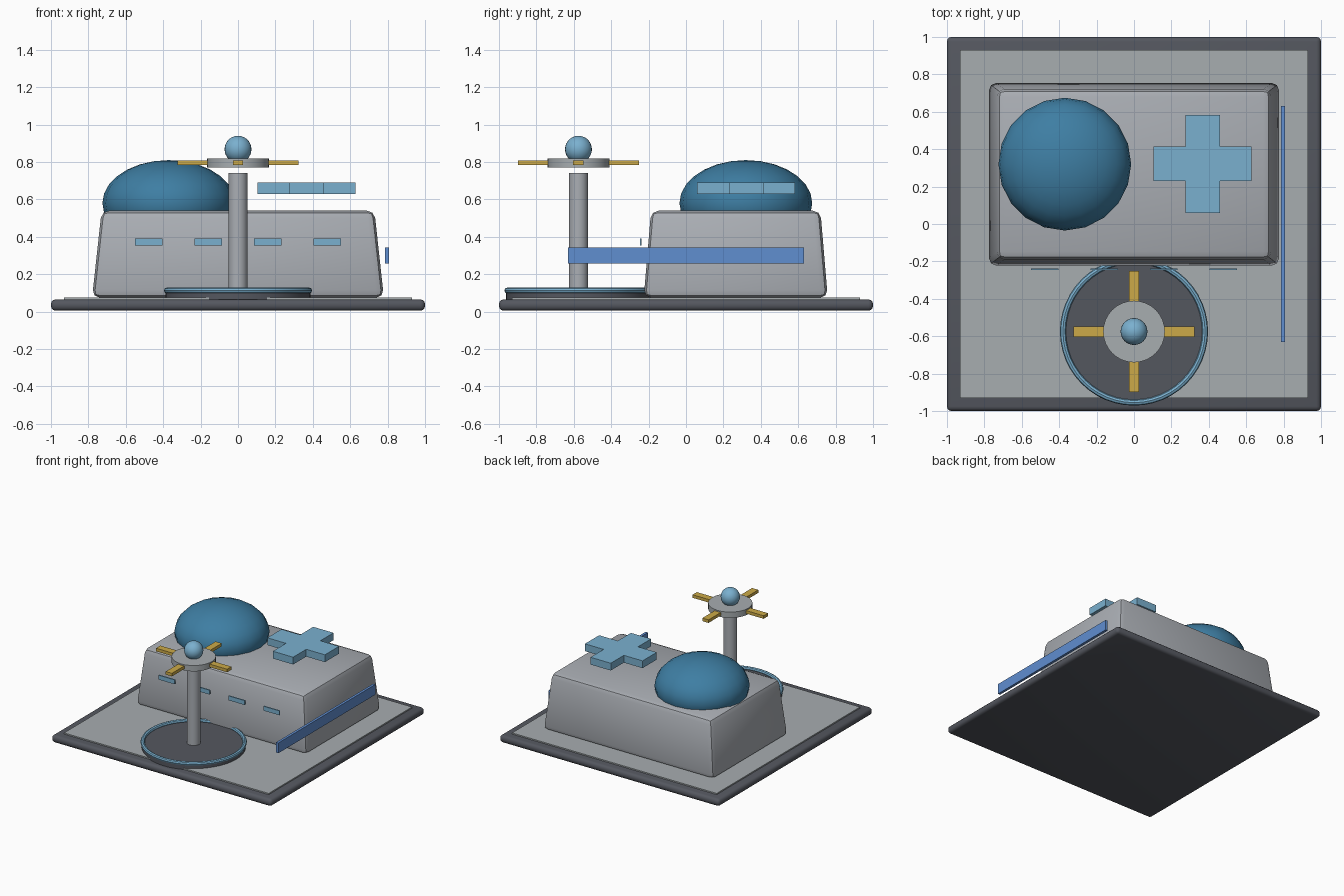
import bpy, bmesh, math
from mathutils import Matrix

if "Cube" in bpy.data.objects:
    bpy.data.objects.remove(bpy.data.objects["Cube"])


def srgb(r, g, b):
    lin = lambda c: c / 12.92 if c <= 0.04045 else ((c + 0.055) / 1.055) ** 2.4
    return (lin(r / 255), lin(g / 255), lin(b / 255), 1)


def material(name, *rgb):
    m = bpy.data.materials.new(name)
    m.diffuse_color = srgb(*rgb)
    m.use_nodes = True
    m.node_tree.nodes["Principled BSDF"].inputs["Base Color"].default_value = m.diffuse_color
    return m


DARK = material("dark grey", 84, 87, 95)
PLATE = material("plate grey", 167, 173, 176)
GREY = material("wall grey", 170, 174, 180)
DOME = material("deep teal blue", 62, 126, 163)
CYAN = material("light blue", 122, 176, 207)
GOLD = material("gold", 204, 170, 72)
BLUE = material("strip blue", 96, 142, 208)


def finish(bm, name, mat, smooth=False):
    bmesh.ops.recalc_face_normals(bm, faces=bm.faces[:])
    me = bpy.data.meshes.new(name)
    bm.to_mesh(me)
    bm.free()
    me.materials.append(mat)
    ob = bpy.data.objects.new(name, me)
    bpy.context.collection.objects.link(ob)
    if smooth:
        bpy.ops.object.select_all(action='DESELECT')
        ob.select_set(True)
        bpy.context.view_layer.objects.active = ob
        bpy.ops.object.shade_smooth_by_angle(angle=math.radians(35))
    return ob


def box(name, mat, x, y, z, taper=(1, 1), bevel=0, segments=2):
    """Box from (min, max) ranges; taper scales the top face."""
    bm = bmesh.new()
    bmesh.ops.create_cube(bm, size=1)
    for v in bm.verts:
        if v.co.z > 0:
            v.co.x *= taper[0]
            v.co.y *= taper[1]
        for i, (lo, hi) in enumerate((x, y, z)):
            v.co[i] = (lo + hi) / 2 + v.co[i] * (hi - lo)
    if bevel:
        bmesh.ops.bevel(bm, geom=bm.edges[:], offset=bevel, segments=segments,
                        profile=0.5, affect='EDGES')
    return finish(bm, name, mat, bevel > 0)


def cylinder(name, mat, x, y, r, z0, z1, n=32):
    bm = bmesh.new()
    bmesh.ops.create_cone(bm, cap_ends=True, segments=n, radius1=r, radius2=r, depth=z1 - z0,
                          matrix=Matrix.Translation((x, y, (z0 + z1) / 2)))
    return finish(bm, name, mat, True)


def ball(name, mat, x, y, z, r, rz, n, rings):
    bm = bmesh.new()
    bmesh.ops.create_uvsphere(bm, u_segments=n, v_segments=rings, radius=1,
                              matrix=Matrix.Translation((x, y, z)) @ Matrix.Diagonal((r, r, rz, 1)))
    return finish(bm, name, mat, True)


# Ground slab and paving
box("base_slab", DARK, (-1, 1), (-1, 1), (0.005, 0.065), bevel=0.025, segments=3)
box("paving", PLATE, (-0.93, 0.93), (-0.93, 0.93), (0.055, 0.075))

# Main building with tapered, rounded walls
box("building", GREY, (-0.78, 0.78), (-0.226, 0.758), (0.075, 0.54),
    taper=(0.935, 0.92), bevel=0.04)

# Roof dome
ball("roof_dome", DOME, -0.37, 0.32, 0.58, 0.355, 0.23, 20, 14)

# Roof cross, extruded from one outline
bm = bmesh.new()
a, b = 0.092, 0.262
quarter = [(b, -a), (b, a), (a, a)]
outline = []
for k in range(4):
    c, s = round(math.cos(k * math.pi / 2)), round(math.sin(k * math.pi / 2))
    outline += [(c * x - s * y, s * x + c * y) for x, y in quarter]
face = bm.faces.new([bm.verts.new((0.367 + x, 0.322 + y, 0.63)) for x, y in outline])
top = bmesh.ops.extrude_face_region(bm, geom=[face])["geom"]
bmesh.ops.translate(bm, vec=(0, 0, 0.06), verts=[g for g in top if isinstance(g, bmesh.types.BMVert)])
finish(bm, "roof_cross", CYAN)

# Front windows and side strip
for i in range(4):
    cx = -0.477 + i * 0.318
    box(f"window_{i + 1}", CYAN, (cx - 0.073, cx + 0.073), (-0.247, -0.237), (0.354, 0.39))
box("side_strip", BLUE, (0.787, 0.808), (-0.63, 0.63), (0.258, 0.342))

# Round pad with a rim ring
PY = -0.575
cylinder("pad", DARK, 0, PY, 0.388, 0.065, 0.108, 48)
bm = bmesh.new()
N, M, R, r = 48, 8, 0.38, 0.016
rings = []
for i in range(N):
    t = 2 * math.pi * i / N
    ring = []
    for j in range(M):
        p = 2 * math.pi * j / M
        d = R + r * math.cos(p)
        ring.append(bm.verts.new((d * math.cos(t), PY + d * math.sin(t), 0.113 + r * math.sin(p))))
    rings.append(ring)
for i in range(N):
    for j in range(M):
        n, m = rings[(i + 1) % N], (j + 1) % M
        bm.faces.new((rings[i][j], n[j], n[m], rings[i][m]))
ring_ob = finish(bm, "pad_ring", CYAN, True)
ring_ob.data.shade_smooth()

# Mast, head disc, beacon and four arms
cylinder("mast", GREY, 0, PY, 0.051, 0.1, 0.74, 24)
cylinder("mast_head", PLATE, 0, PY, 0.165, 0.77, 0.818)
ball("beacon", CYAN, 0, PY, 0.868, 0.072, 0.072, 24, 14)
for k in range(4):
    arm = box(f"arm_{k + 1}", GOLD, (0.158, 0.323), (-0.028, 0.028), (0.783, 0.808))
    arm.data.transform(Matrix.Translation((0, PY, 0)) @ Matrix.Rotation(k * math.pi / 2, 4, 'Z'))
